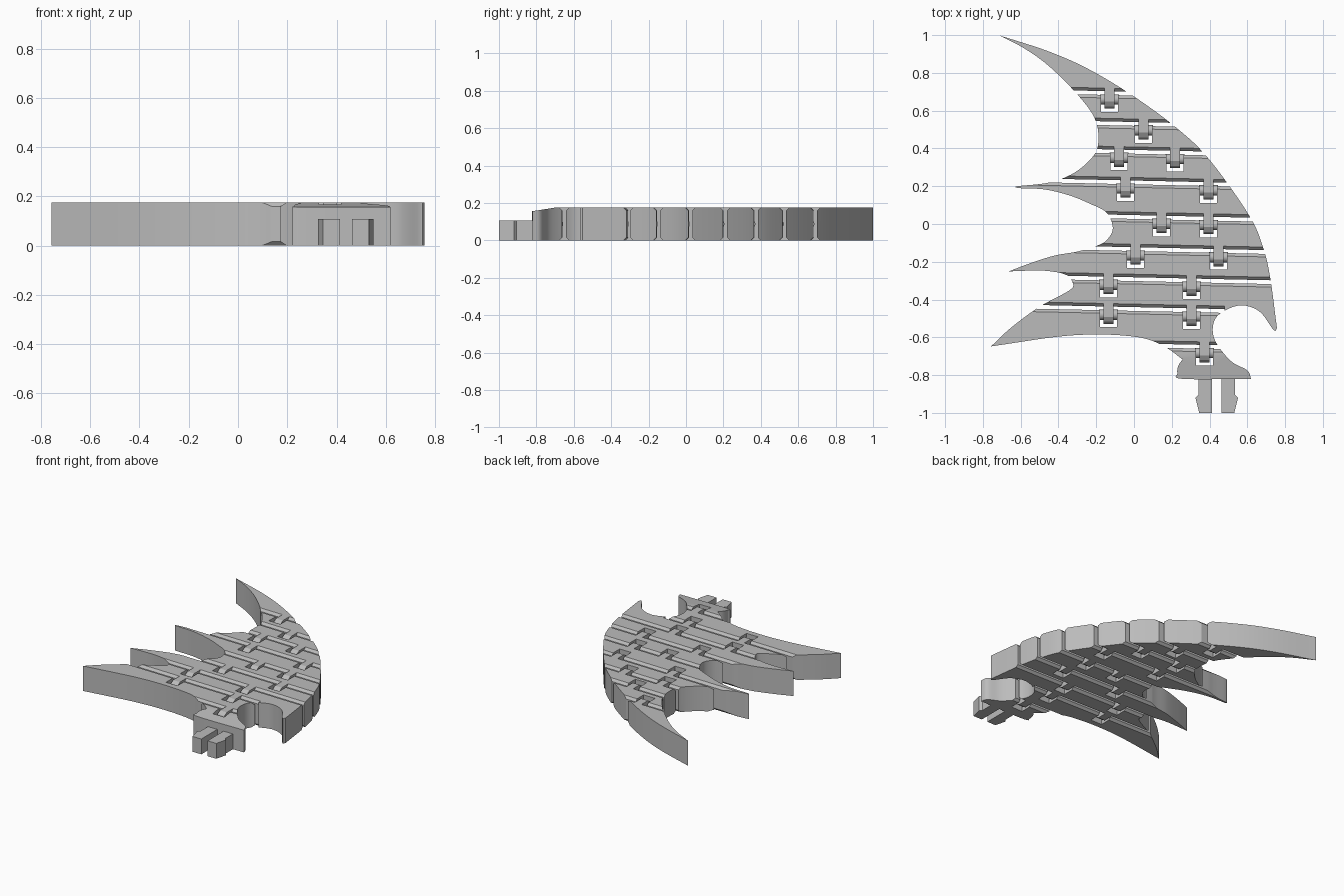
import bpy, bmesh, math
from mathutils import Vector

cube = bpy.data.objects.get("Cube")
if cube:
    bpy.data.objects.remove(cube, do_unlink=True)

THICK = 0.176      # plate thickness
SLOPE = -0.022     # tilt of the joint lines
CHAMFER = 0.016

grey = bpy.data.materials.new("plain_grey")
grey.use_nodes = True
grey.diffuse_color = (0.5, 0.5, 0.5, 1)
grey.node_tree.nodes["Principled BSDF"].inputs["Base Color"].default_value = (0.5, 0.5, 0.5, 1)


def add_prism(bm, profile, low, high, axis, shift=(0, 0, 0)):
    """Extrude a profile: (x, y) along z, or (y, z) along x."""
    def place(p, h):
        v = Vector((p[0], p[1], h)) if axis == "z" else Vector((h, p[0], p[1]))
        return v + Vector(shift)
    bottom = [bm.verts.new(place(p, low)) for p in profile]
    top = [bm.verts.new(place(p, high)) for p in profile]
    bm.faces.new(bottom)
    bm.faces.new(top)
    for i in range(len(profile)):
        j = (i + 1) % len(profile)
        bm.faces.new((bottom[i], bottom[j], top[j], top[i]))


def finish(name, bm):
    bmesh.ops.recalc_face_normals(bm, faces=bm.faces)
    mesh = bpy.data.meshes.new(name)
    bm.to_mesh(mesh)
    bm.free()
    mesh.materials.append(grey)
    ob = bpy.data.objects.new(name, mesh)
    bpy.context.collection.objects.link(ob)
    return ob


def select(objects):
    bpy.ops.object.select_all(action="DESELECT")
    for ob in objects:
        ob.select_set(True)
    bpy.context.view_layer.objects.active = objects[0]


def smooth_path(points, steps=6):
    """Smooth curve through the points, leaving out the last one."""
    pts = [Vector(p) for p in points]
    if len(pts) == 2:
        return pts[:1]
    pts = [2 * pts[0] - pts[1]] + pts + [2 * pts[-1] - pts[-2]]
    out = []
    for a, b, c, d in zip(pts, pts[1:], pts[2:], pts[3:]):
        for i in range(steps):
            t = i / steps
            out.append(0.5 * (2 * b + (c - a) * t + (2 * a - 5 * b + 4 * c - d) * t**2
                              + (3 * b - a - 3 * c + d) * t**3))
    return out


# Wing outline: smooth runs between sharp corners
runs = [
    [(-.717, 1), (-.45, .913), (-.235, .817), (0, .675), (.23, .505), (.4, .34),
     (.61, .045), (.685, -.13), (.722, -.29), (.757, -.553)],
    [(.738, -.56), (.664, -.463), (.56, -.431), (.45, -.479), (.417, -.55),
     (.437, -.632), (.516, -.728), (.6, -.775), (.62, -.82)],
    [(.257, -.82), (.23, -.79), (.235, -.75), (.257, -.717)],
    [(.18, -.66), (.1, -.62), (0, -.596), (-.18, -.585), (-.4, -.596), (-.757, -.648)],
    [(-.65, -.548), (-.5, -.438), (-.34, -.35), (-.325, -.31), (-.352, -.272)],
    [(-.4, -.257), (-.5, -.246), (-.664, -.251)],
    [(-.55, -.208), (-.42, -.167), (-.3, -.146), (-.193, -.114), (-.14, -.08),
     (-.112, -.02), (-.146, .061), (-.235, .108), (-.341, .151), (-.474, .183), (-.617, .19)],
    [(-.617, .2), (-.447, .22), (-.315, .272), (-.214, .362), (-.188, .45),
     (-.21, .563), (-.299, .685), (-.447, .833), (-.58, .929), (-.717, 1)],
]
outline, corner = [], None
for run in runs:
    path = ([corner] if corner else []) + run
    outline += smooth_path(path)
    corner = run[-1]
bm = bmesh.new()
add_prism(bm, outline, 0, THICK, "z")
wing = finish("wing_segment", bm)

# Joints: height of the line, its left and right ends, and the hinge positions
joints = [
    (.69, -.9, .9, [-.13]),
    (.53, -.9, .9, [.05]),
    (.382, -.9, .9, [-.08, .217]),
    (.22, -.9, .9, [-.045, .394]),
    (.037, -.9, .9, [.145, .394]),
    (-.133, -.9, .9, [.008, .447]),
    (-.292, -.45, .9, [-.135, .304]),
    (-.45, -.8, .48, [-.135, .304]),
    (-.642, 0, .6, [.373]),
]
hinges = [(x, y + SLOPE * x) for y, _, _, xs in joints for x in xs]

# Slot cutters, flared at both faces so the segment edges come out chamfered
half = [(.042, -CHAMFER), (.01, CHAMFER), (.01, THICK - CHAMFER), (.042, THICK + CHAMFER)]
flared = half + [(-y, z) for y, z in reversed(half)]
bm = bmesh.new()
for y, left, right, _ in joints:
    add_prism(bm, flared, left, right, "x", (0, y, 0))
for v in bm.verts:
    v.co.y += SLOPE * v.co.x
# Wedge that slopes the top of the root
add_prism(bm, [(-.9, .144), (-.695, .1765), (-.695, .3), (-.9, .3)], 0, .9, "x")
slots = finish("slot_cutter", bm)

# Hinge socket cutters
bm = bmesh.new()
socket = [(-.045, -.099), (.045, -.099), (.045, 0), (-.045, 0)]
for x, y in hinges:
    add_prism(bm, socket, -.1, THICK + .1, "z", (x, y, 0))
sockets = finish("socket_cutter", bm)

# Cut the plate and split it into segments
for cutter in (slots, sockets):
    cutter.hide_render = True
    mod = wing.modifiers.new("cut", "BOOLEAN")
    mod.operation = "DIFFERENCE"
    mod.solver = "EXACT"
    mod.object = cutter
    select([wing])
    bpy.ops.object.modifier_apply(modifier=mod.name)
    bpy.data.objects.remove(cutter, do_unlink=True)
select([wing])
bpy.ops.mesh.separate(type="LOOSE")
segments = list(bpy.context.selected_objects)
segments.sort(key=lambda ob: -max(v.co.y for v in ob.data.vertices))
for i, ob in enumerate(segments):
    ob.name = f"wing_segment_{i + 1}"

# Hinge arms reach from one segment round the pin of the next
arm = [(.035, 0), (-.045, 0), (-.07, .015), (-.082, .04)]
arm += [(y, THICK - z) for y, z in reversed(arm)]
pin = [(.027 * math.cos(a * math.tau / 16), .027 * math.sin(a * math.tau / 16)) for a in range(16)]
pins = []
for i, (x, y) in enumerate(hinges):
    bm = bmesh.new()
    add_prism(bm, arm, -.027, .027, "x", (x, y, 0))
    finish(f"hinge_arm_{i + 1}", bm)
    bm = bmesh.new()
    add_prism(bm, pin, -.05, .05, "x", (x, y - .033, THICK / 2))
    pins.append(finish(f"hinge_pin_{i + 1}", bm))

# Pair of plug prongs under the root
MIDDLE = .438
prong = [(.024, -.81), (.097, -.81), (.097, -.905), (.113, -.92), (.093, -1), (.024, -1)]
for name, side in (("left_prong", 1), ("right_prong", -1)):
    bm = bmesh.new()
    add_prism(bm, [(MIDDLE + side * x, y) for x, y in prong], 0, .108, "z")
    finish(name, bm)

select(segments + pins)
bpy.ops.object.shade_smooth_by_angle(angle=math.radians(28))
